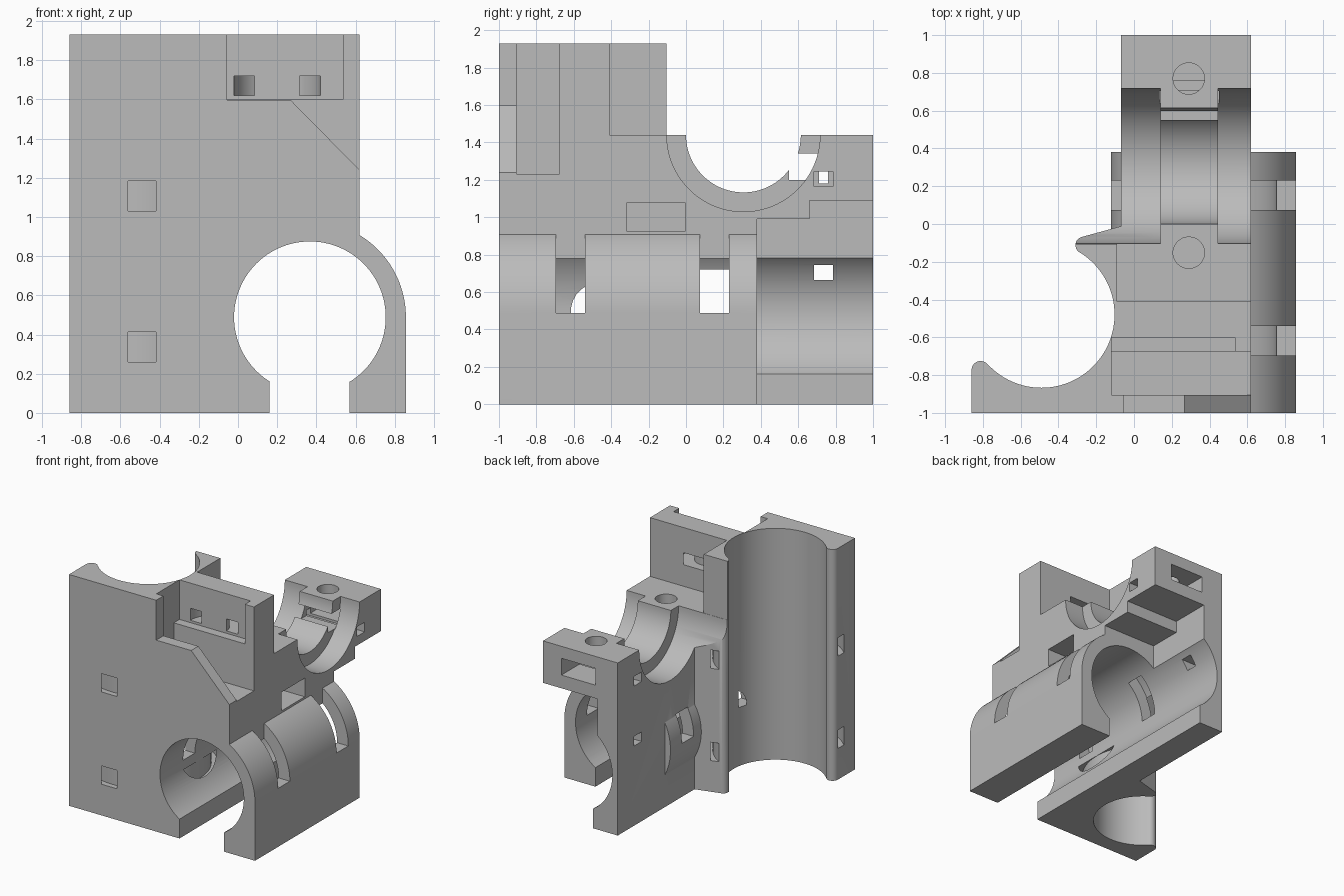
import bpy, bmesh
from math import cos, sin, tau, radians
from mathutils import Matrix

cube = bpy.data.objects.get("Cube")
if cube:
    bpy.data.objects.remove(cube, do_unlink=True)


def add_object(name, bm):
    bmesh.ops.recalc_face_normals(bm, faces=bm.faces)
    mesh = bpy.data.meshes.new(name)
    bm.to_mesh(mesh)
    bm.free()
    ob = bpy.data.objects.new(name, mesh)
    bpy.context.collection.objects.link(ob)
    return ob


def prism(name, points, axis, low, high):
    """Extrude a closed 2D outline along x, y or z."""
    place = {"x": lambda a, b, d: (d, a, b),
             "y": lambda a, b, d: (a, d, b),
             "z": lambda a, b, d: (a, b, d)}[axis]
    bm = bmesh.new()
    rings = [[bm.verts.new(place(a, b, d)) for a, b in points] for d in (low, high)]
    for ring in rings:
        bm.faces.new(ring)
    for i in range(len(points)):
        j = (i + 1) % len(points)
        bm.faces.new((rings[0][i], rings[0][j], rings[1][j], rings[1][i]))
    return add_object(name, bm)


def box(name, x, y, z):
    outline = [(x[0], y[0]), (x[1], y[0]), (x[1], y[1]), (x[0], y[1])]
    return prism(name, outline, "z", *z)


def arc(centre, radius, start, end, count):
    angles = [radians(start + (end - start) * i / (count - 1)) for i in range(count)]
    return [(centre[0] + radius * cos(t), centre[1] + radius * sin(t)) for t in angles]


def rod(name, axis, centre, radius, low, high, sides=96):
    outline = arc(centre, radius, 0, 360, sides + 1)[:-1]
    return prism(name, outline, axis, low, high)


def combine(target, tool, operation):
    mod = target.modifiers.new(operation.lower(), "BOOLEAN")
    mod.operation, mod.solver, mod.object = operation, "EXACT", tool
    bpy.context.view_layer.objects.active = target
    bpy.ops.object.modifier_apply(modifier=mod.name)
    bpy.data.objects.remove(tool, do_unlink=True)
    return target


def tube(name, axis, centre, outer, inner, low, high):
    return combine(rod(name, axis, centre, outer, low, high),
                   rod("core", axis, centre, inner, low - 1, high + 1), "DIFFERENCE")


ROD = (0.367, 0.488)      # lengthwise bearing axis in x, z
POST = (-0.49, -0.48)     # upright bearing axis in x, y
SADDLE = (0.307, 1.44)    # crosswise bearing axis in y, z
SCREW_X = 0.29

# Full-height front plate with the two lips of the upright bearing cradle
plan = [(-0.86, -1), (0.62, -1), (0.62, -0.41), (-0.07, -0.41), (-0.07, -0.012)]
plan += arc((-0.265, -0.112), 0.045, 100, 235, 10) + [(-0.25, -0.18), POST, (-0.76, -0.757)]
plan += arc((-0.812, -0.773), 0.048, 30, 180, 10)
carriage = prism("bearing_carriage", plan, "z", 0, 1.93)

# Solid parts: core, rod housing, rear wall with foot, rear saddle block
for part in (
    box("core", (-0.07, 0.62), (-0.6, 0.38), (0, 1.5)),
    rod("housing", "y", ROD, 0.49, -1, 0.38),
    box("housing_side", (0.37, 0.857), (-1, 0.38), (0, 0.488)),
    box("rear_wall", (-0.07, 0.117), (0.3, 1), (0, 1.5)),
    box("rear_foot", (0, 0.16), (0.3, 1), (0, 0.4)),
    box("saddle_block", (0, 0.62), (0.3, 0.66), (0.99, 1.5)),
    box("rear_block", (0, 0.62), (0.6, 1), (1.09, 1.5)),
):
    combine(carriage, part, "UNION")

cuts = [
    # Heights behind the tall front section
    box("rear_top", (-0.09, 2), (-0.41, 2), (1.44, 3)),
    box("lip_top", (-2, 2), (-0.105, 2), (1.44, 3)),
    # Bearing seats
    rod("rod_bore", "y", ROD, 0.387, -2, 2),
    box("rod_slot", (0.16, 0.57), (-2, 2), (-1, 0.3)),
    rod("post_bore", "z", POST, 0.387, -1, 3),
    rod("saddle_narrow", "x", SADDLE, 0.307, 0, 0.6),
    rod("saddle_left", "x", SADDLE, 0.41, 0.445, 2),
    rod("saddle_right", "x", SADDLE, 0.41, -2, 0.14),
    # Belt pocket, its recess, and the chamfered opening in the front plate
    box("belt_pocket", (-0.12, 2), (-0.905, -0.675), (1.23, 3)),
    box("clamp_recess", (-0.12, 0.535), (-0.7, -0.6), (1.6, 3)),
    prism("plate_opening", [(-0.055, 3), (-0.055, 1.597), (0.268, 1.597),
                            (0.625, 1.235), (2, 1.235), (2, 3)], "y", -2, -0.89),
    tube("clamp_loop", "z", (0.2, -0.6), 0.22, 0.115, 1.62, 1.72),
    # Screw holes and nut traps
    rod("front_screw", "z", (SCREW_X, -0.152), 0.083, 1.0, 2, 48),
    rod("rear_screw", "z", (SCREW_X, 0.77), 0.083, 1.25, 2, 48),
    box("front_nut", (0.13, 2), (-0.315, -0.005), (0.925, 1.08)),
    box("rear_nut", (0.135, 0.45), (0.55, 2), (1.2, 1.34)),
    # Cross holes near the rear end
    box("lower_cross", (-2, 0.3), (0.685, 0.785), (0.665, 0.745)),
    box("upper_cross", (-2, 2), (0.71, 0.76), (1.18, 1.245)),
    box("upper_cross_left", (0.53, 2), (0.685, 0.785), (1.165, 1.245)),
    box("upper_cross_right", (-2, 0.04), (0.685, 0.785), (1.165, 1.245)),
]
# Strap channels around the upright bearing
for low in (0.26, 1.03):
    cuts.append(tube("post_strap", "z", POST, 0.525, 0.475, low, low + 0.153))
# Strap windows through both sides of the rod housing
for low in (-0.695, 0.075):
    cuts.append(box("strap_window", (0.62, 2), (low, low + 0.155), (0.488, 0.95)))
    side = rod("strap_side", "y", ROD, 0.495, low, low + 0.155)
    cuts.append(combine(side, box("half", (-1, 0.12), (-2, 2), (0.488, 2)), "INTERSECT"))
for tool in cuts:
    combine(carriage, tool, "DIFFERENCE")

# Grey plastic
grey = bpy.data.materials.new("grey_plastic")
grey.use_nodes = True
colour = (0.5, 0.5, 0.5, 1)
grey.diffuse_color = colour
grey.node_tree.nodes["Principled BSDF"].inputs["Base Color"].default_value = colour
carriage.data.materials.clear()
carriage.data.materials.append(grey)
for poly in carriage.data.polygons:
    poly.material_index = 0

bpy.ops.object.select_all(action="DESELECT")
carriage.select_set(True)
bpy.context.view_layer.objects.active = carriage
bpy.ops.object.shade_smooth_by_angle(angle=radians(30))
